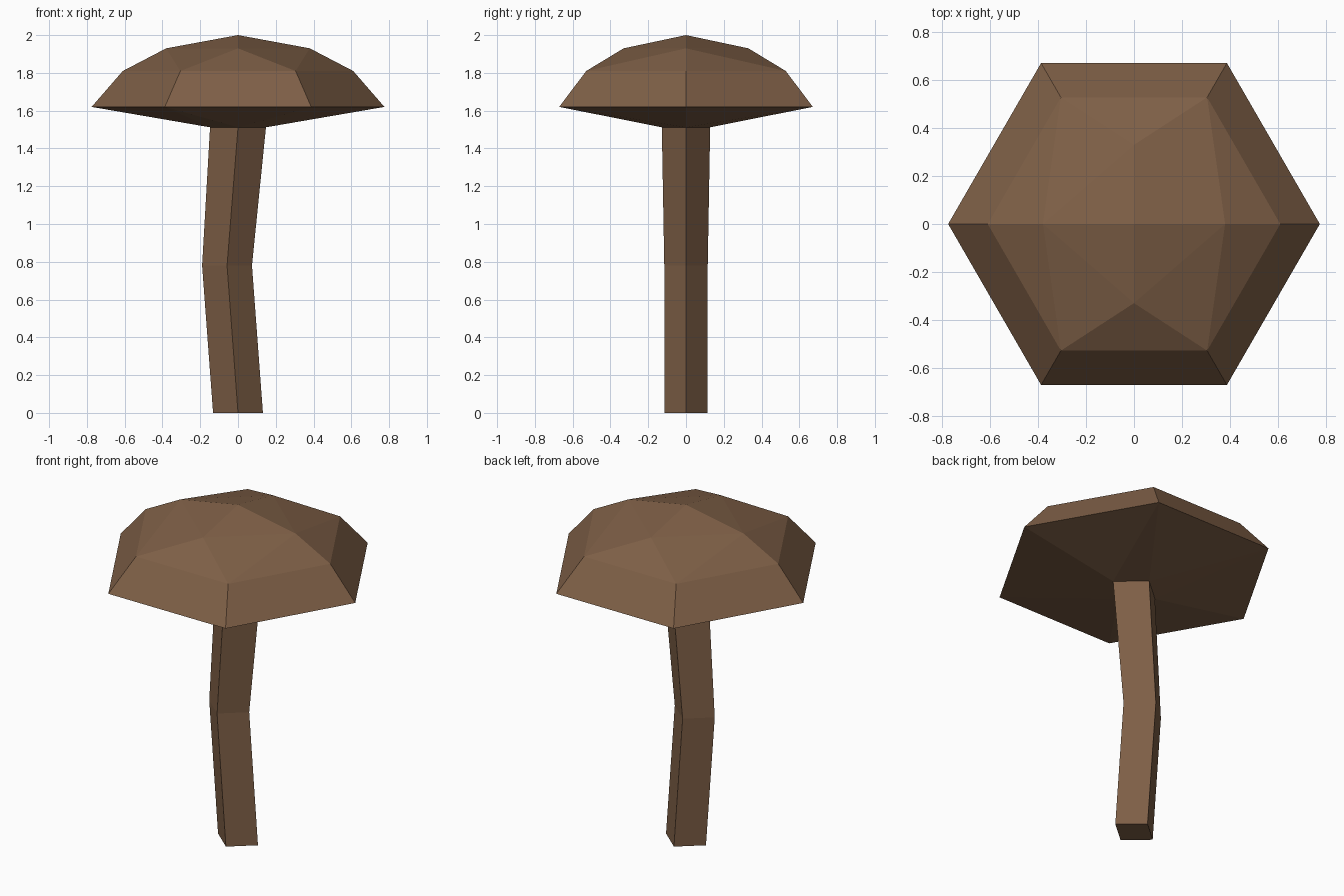
import bpy
import bmesh
from math import cos, sin, radians

cube = bpy.data.objects.get("Cube")
if cube:
    bpy.data.objects.remove(cube, do_unlink=True)

brown = bpy.data.materials.new("brown")
brown.use_nodes = True
color = (0.209, 0.115, 0.062, 1)
brown.diffuse_color = color
brown.node_tree.nodes["Principled BSDF"].inputs["Base Color"].default_value = color


def ring(bm, count, z, rx, ry, x=0.0):
    """Evenly spaced corners around an ellipse, the first one on +x."""
    angles = [radians(360 * i / count) for i in range(count)]
    return [bm.verts.new((x + rx * cos(a), ry * sin(a), z)) for a in angles]


def bridge(bm, a, b):
    """Quads between two rings with the same number of corners."""
    for i in range(len(a)):
        j = (i + 1) % len(a)
        bm.faces.new((a[i], a[j], b[j], b[i]))


def stitch(bm, a, b):
    """Triangles between rings of different counts, to the nearest corner."""
    for near, far in ((a, b), (b, a)):
        n, m = len(near), len(far)
        for i in range(n):
            tip = far[round((i + 0.5) * m / n) % m]
            bm.faces.new((near[i], near[(i + 1) % n], tip))


def finish(bm, name):
    bmesh.ops.recalc_face_normals(bm, faces=bm.faces[:])
    mesh = bpy.data.meshes.new(name)
    bm.to_mesh(mesh)
    bm.free()
    mesh.materials.append(brown)
    obj = bpy.data.objects.new(name, mesh)
    bpy.context.collection.objects.link(obj)


# Stem: four-sided, bent sideways at mid height
bm = bmesh.new()
base = ring(bm, 4, 0, 0.132, 0.114)
bend = ring(bm, 4, 0.78, 0.132, 0.115, x=-0.058)
neck = ring(bm, 4, 1.512, 0.148, 0.128)
bm.faces.new(base)
bridge(bm, base, bend)
bridge(bm, bend, neck)
bm.faces.new(neck)
finish(bm, "stem")

# Cap: six-sided rim and shoulder, four-sided crown, shallow underside
bm = bmesh.new()
under = ring(bm, 4, 1.512, 0.148, 0.128)
rim = ring(bm, 6, 1.62, 0.775, 0.775)
shoulder = ring(bm, 6, 1.81, 0.61, 0.61)
crown = ring(bm, 4, 1.93, 0.38, 0.33)
apex = bm.verts.new((0, 0, 2))
bm.faces.new(under)
stitch(bm, rim, under)
bridge(bm, rim, shoulder)
stitch(bm, shoulder, crown)
for i in range(4):
    bm.faces.new((crown[i], crown[(i + 1) % 4], apex))
finish(bm, "cap")
